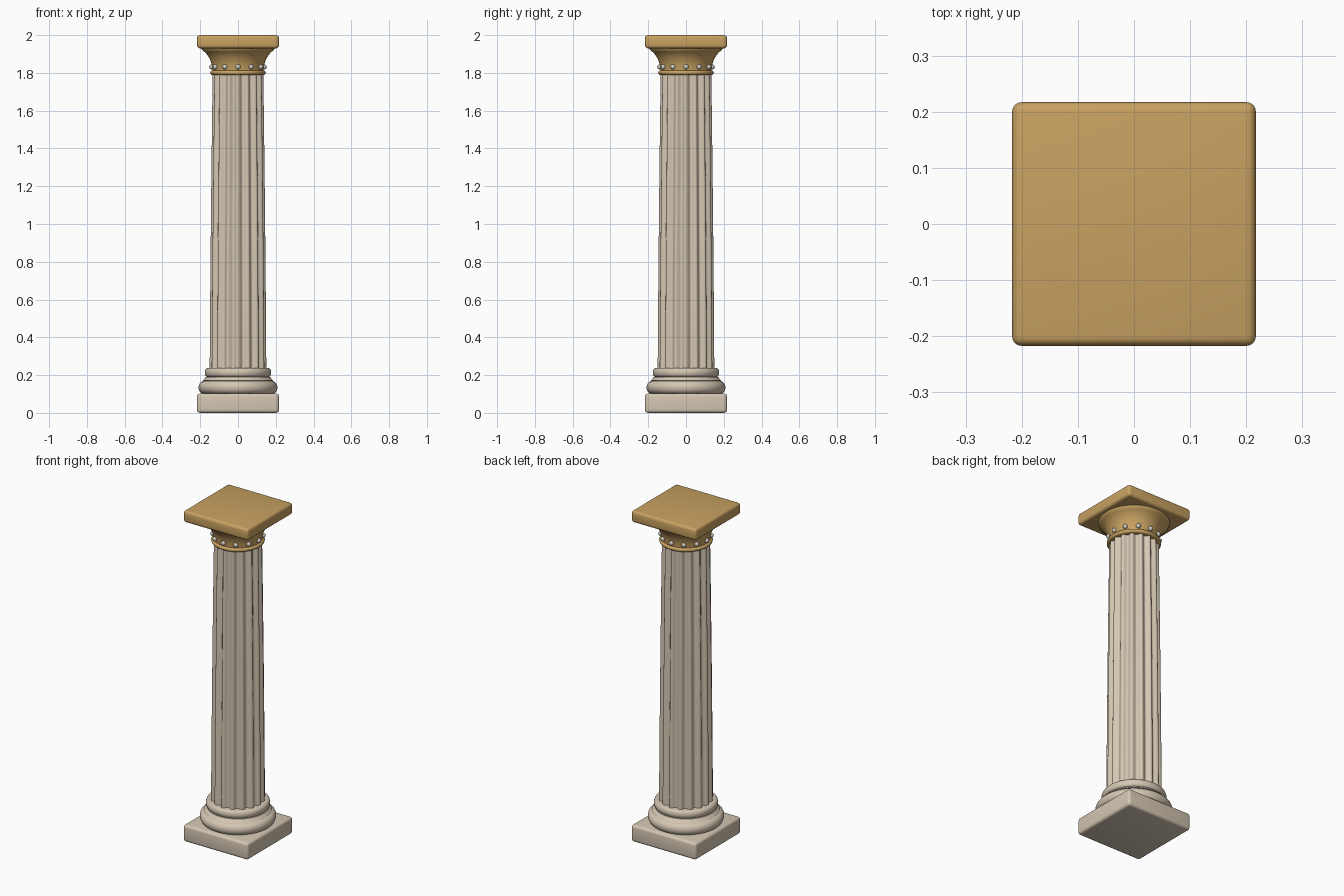
import bpy
import bmesh
from math import sin, cos, pi, radians

cube = bpy.data.objects.get("Cube")
if cube:
    bpy.data.objects.remove(cube, do_unlink=True)


def material(name, rgb):
    mat = bpy.data.materials.new(name)
    mat.use_nodes = True
    mat.diffuse_color = (*rgb, 1)
    mat.node_tree.nodes["Principled BSDF"].inputs["Base Color"].default_value = (*rgb, 1)
    return mat


stone = material("pale stone", (0.66, 0.57, 0.45))
gold = material("ochre gold", (0.58, 0.36, 0.12))
pearl = material("pearl grey", (0.62, 0.59, 0.53))


def add_object(name, bm, mat, angle=40):
    bmesh.ops.recalc_face_normals(bm, faces=bm.faces)
    mesh = bpy.data.meshes.new(name)
    bm.to_mesh(mesh)
    bm.free()
    mesh.materials.append(mat)
    obj = bpy.data.objects.new(name, mesh)
    bpy.context.collection.objects.link(obj)
    bpy.ops.object.select_all(action="DESELECT")
    obj.select_set(True)
    bpy.context.view_layer.objects.active = obj
    bpy.ops.object.shade_smooth_by_angle(angle=radians(angle))
    return obj


def loft(name, profile, mat, steps=64, flute=lambda a: 0, angle=40):
    """Stack closed rings given as (radius, height) and cap both ends."""
    bm = bmesh.new()
    rings = []
    for r, z in profile:
        turn = [2 * pi * i / steps for i in range(steps)]
        rings.append([bm.verts.new(((r - flute(a)) * cos(a), (r - flute(a)) * sin(a), z))
                      for a in turn])
    for low, high in zip(rings, rings[1:]):
        for i in range(steps):
            j = (i + 1) % steps
            bm.faces.new((low[i], low[j], high[j], high[i]))
    bm.faces.new(rings[0])
    bm.faces.new(rings[-1])
    return add_object(name, bm, mat, angle)


def slab(name, half, bottom, top, mat):
    bm = bmesh.new()
    bmesh.ops.create_cube(bm, size=1)
    for v in bm.verts:
        v.co.x *= 2 * half
        v.co.y *= 2 * half
        v.co.z = top if v.co.z > 0 else bottom
    bmesh.ops.bevel(bm, geom=bm.edges[:], offset=0.016, segments=4,
                    profile=0.5, affect="EDGES")
    return add_object(name, bm, mat)


def bulge(r, z, depth, half_height, count=10):
    """Half-round moulding profile, from bottom to top."""
    arc = [-pi / 2 + pi * i / count for i in range(count + 1)]
    return [(r - depth + depth * cos(a), z + half_height * sin(a)) for a in arc]


# Square blocks at foot and head
slab("plinth", 0.217, 0, 0.102, stone)
slab("abacus", 0.217, 1.93, 2, gold)

# Base mouldings: large round, hollow, small round
hollow = [(0.187, 0.172), (0.177, 0.182), (0.17, 0.19)]
loft("base_moulding", bulge(0.209, 0.135, 0.03, 0.034) + hollow
     + bulge(0.176, 0.214, 0.014, 0.023), stone)

# Fluted, gently tapering shaft
FLUTES = 16
levels = 16
shaft = []
for i in range(levels + 1):
    t = i / levels
    shaft.append((0.15 - 0.01 * t - 0.006 * t * t, 0.225 + 1.575 * t))
loft("shaft", shaft, stone, FLUTES * 12,
     lambda a: 0.009 * (1 - cos(FLUTES * a)), angle=60)

# Capital: neck ring and flaring bell
loft("neck_ring", bulge(0.147, 1.801, 0.012, 0.012), gold)
bell = [(0.135, 1.8), (0.137, 1.835), (0.142, 1.855), (0.15, 1.875),
        (0.162, 1.895), (0.178, 1.912), (0.19, 1.921), (0.194, 1.935)]
loft("capital_bell", bell, gold)

# Ring of beads round the neck
BEADS = 12
bm = bmesh.new()
for i in range(BEADS):
    a = 2 * pi * i / BEADS
    made = bmesh.ops.create_uvsphere(bm, u_segments=16, v_segments=10, radius=0.0135)
    bmesh.ops.translate(bm, verts=made["verts"],
                        vec=(0.139 * cos(a), 0.139 * sin(a), 1.832))
add_object("beads", bm, pearl)
